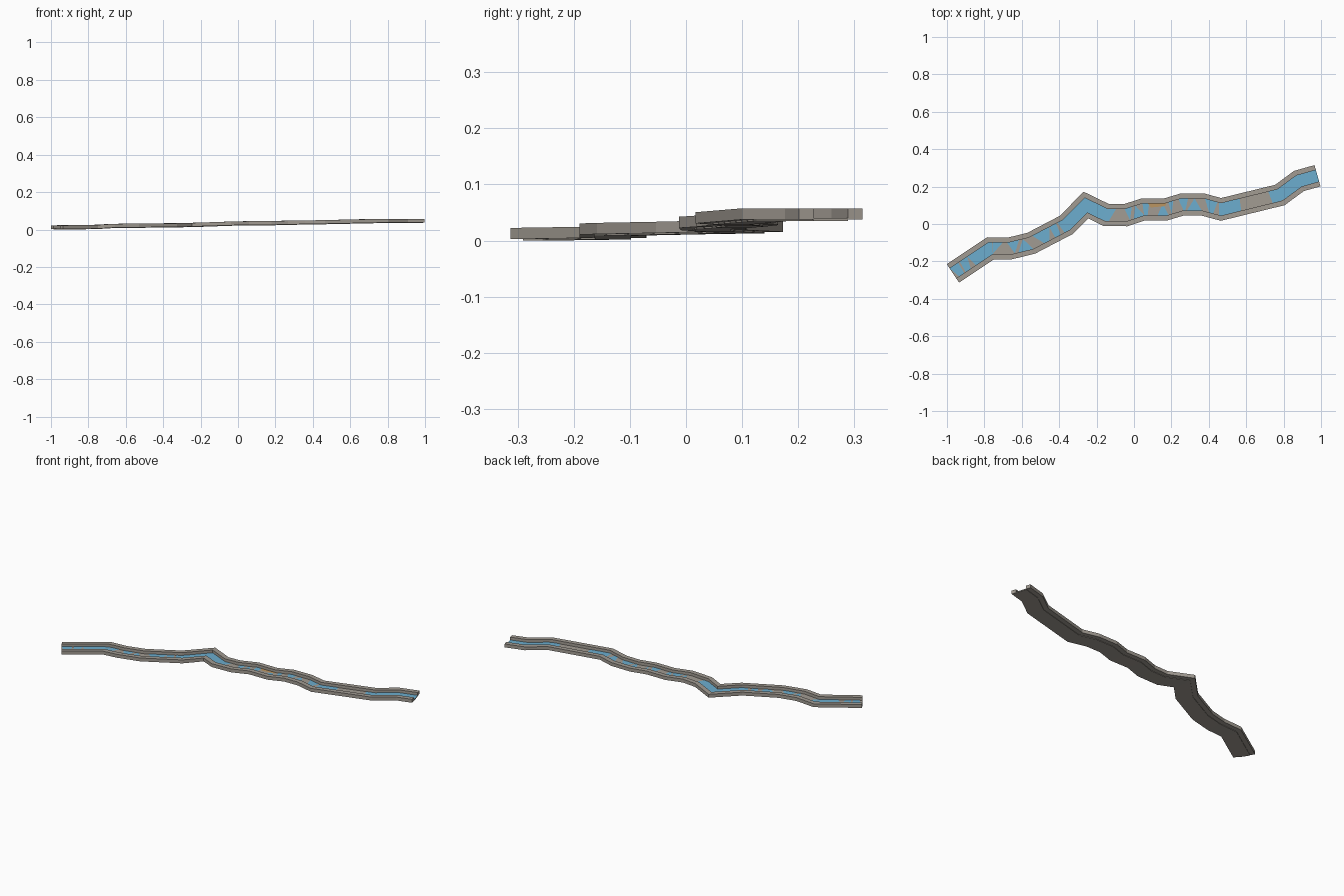
import bpy, bmesh
from mathutils import Vector

if "Cube" in bpy.data.objects:
    bpy.data.objects.remove(bpy.data.objects["Cube"])

# centre line of the stream: x, y, bank top height
PATH = [(-.968, -.264, .025), (-.767, -.130, .027), (-.665, -.131, .033), (-.55, -.103, .034),
        (-.362, -.005, .036), (-.257, .101, .038), (-.15, .049, .041), (-.045, .047, .045),
        (.05, .078, .047), (.17, .078, .047), (.26, .105, .050), (.365, .105, .051),
        (.465, .078, .053), (.78, .155, .060), (.882, .230, .060), (.981, .258, .060)]
HALF, INNER, DEEP = .059, .032, .020


def material(name, rgb):
    m = bpy.data.materials.new(name)
    m.diffuse_color = (*rgb, 1)
    m.use_nodes = True
    m.node_tree.nodes["Principled BSDF"].inputs["Base Color"].default_value = m.diffuse_color
    return m


def make(name, verts, faces, mat, closed=True):
    me = bpy.data.meshes.new(name)
    me.from_pydata(verts, [], faces)
    if closed:
        bm = bmesh.new()
        bm.from_mesh(me)
        bmesh.ops.recalc_face_normals(bm, faces=bm.faces)
        bm.to_mesh(me)
        bm.free()
    me.materials.append(mat)
    ob = bpy.data.objects.new(name, me)
    bpy.context.collection.objects.link(ob)
    return ob


# mitred sideways direction at every path point
P = [Vector(p) for p in PATH]
side = []
for i in range(len(P)):
    ns = []
    for a, b in ((i - 1, i), (i, i + 1)):
        if a >= 0 and b < len(P):
            d = P[b] - P[a]
            ns.append(Vector((-d.y, d.x, 0)).normalized())
    m = sum(ns, Vector()).normalized()
    side.append(m / m.dot(ns[0]))


def sweep(name, profile, mat):
    """Closed profile of (sideways, down from bank top) swept along the path."""
    n = len(profile)
    verts = [p + s * u + Vector((0, 0, w)) for p, s in zip(P, side) for u, w in profile]
    faces = [(k * n + j, k * n + (j + 1) % n, (k + 1) * n + (j + 1) % n, (k + 1) * n + j)
             for k in range(len(P) - 1) for j in range(n)]
    last = (len(P) - 1) * n
    faces += [tuple(range(n)), tuple(range(last, last + n))]
    return make(name, verts, faces, mat)


def at(t, u, h):
    """Point at path parameter t, sideways u, height h under the bank top."""
    k = min(int(t), len(P) - 2)
    f = t - k
    return P[k].lerp(P[k + 1], f) + side[k].lerp(side[k + 1], f) * u + Vector((0, 0, h))


stone = material("stone", (.36, .33, .29))
water = material("water", (.15, .42, .62))
wood = material("wood", (.50, .30, .12))

# two stone banks and the stream bed between them
for label, s in (("left", 1), ("right", -1)):
    sweep(label + "_bank", [(s * HALF, 0), (s * INNER, 0), (s * INNER, -DEEP), (s * HALF, -DEEP)], stone)
bed = sweep("stream_bed", [(INNER, -.017), (-INNER, -.017), (-INNER, -.0225), (INNER, -.0225)], stone)
low = min(v.co.z for v in bed.data.vertices)

# patches of water: start and end on the left edge, then on the right edge
PATCHES = [(0, .22, .08, .22), (.26, .45, .26, .40), (.45, 1.15, .55, 1), (1.2, 1.7, 1, 1),
           (1.9, 2.5, 2.2, 2.2), (2.7, 2.7, 2.35, 3), (3.1, 3.6, 3.3, 3.45), (3.6, 3.8, 3.6, 3.75),
           (3.85, 6.5, 3.85, 6.2), (7, 7.4, 7.2, 7.2), (7.6, 7.6, 7.4, 8), (8, 8.3, 8, 8.15),
           (8.9, 8.9, 8.6, 9.1), (9.2, 9.5, 9.3, 9.3), (9.8, 10.3, 10, 10.1),
           (10.6, 10.6, 10.2, 11), (11.1, 11.8, 11.4, 11.6), (11.9, 12.33, 11.9, 12.33),
           (12.84, 15, 12.84, 15)]
verts, faces = [], []
H = -.0162
for l0, l1, r0, r1 in PATCHES:
    n = 16
    base = len(verts)
    for i in range(n + 1):
        f = i / n
        verts += [at(l0 + (l1 - l0) * f, INNER, H), at(r0 + (r1 - r0) * f, -INNER, H)]
    faces += [(base + 2 * i, base + 2 * i + 1, base + 2 * i + 3, base + 2 * i + 2) for i in range(n)]
make("water_surface", verts, faces, water)

# strip of driftwood along the left bank
make("driftwood", [at(8.25, .031, -.0155), at(8.35, .010, -.0155), at(9.0, .018, -.0155), at(9.1, .031, -.0155)],
     [(0, 1, 2, 3)], wood, False)

# stand everything on the ground
for ob in bpy.context.collection.objects:
    ob.location.z = -low
